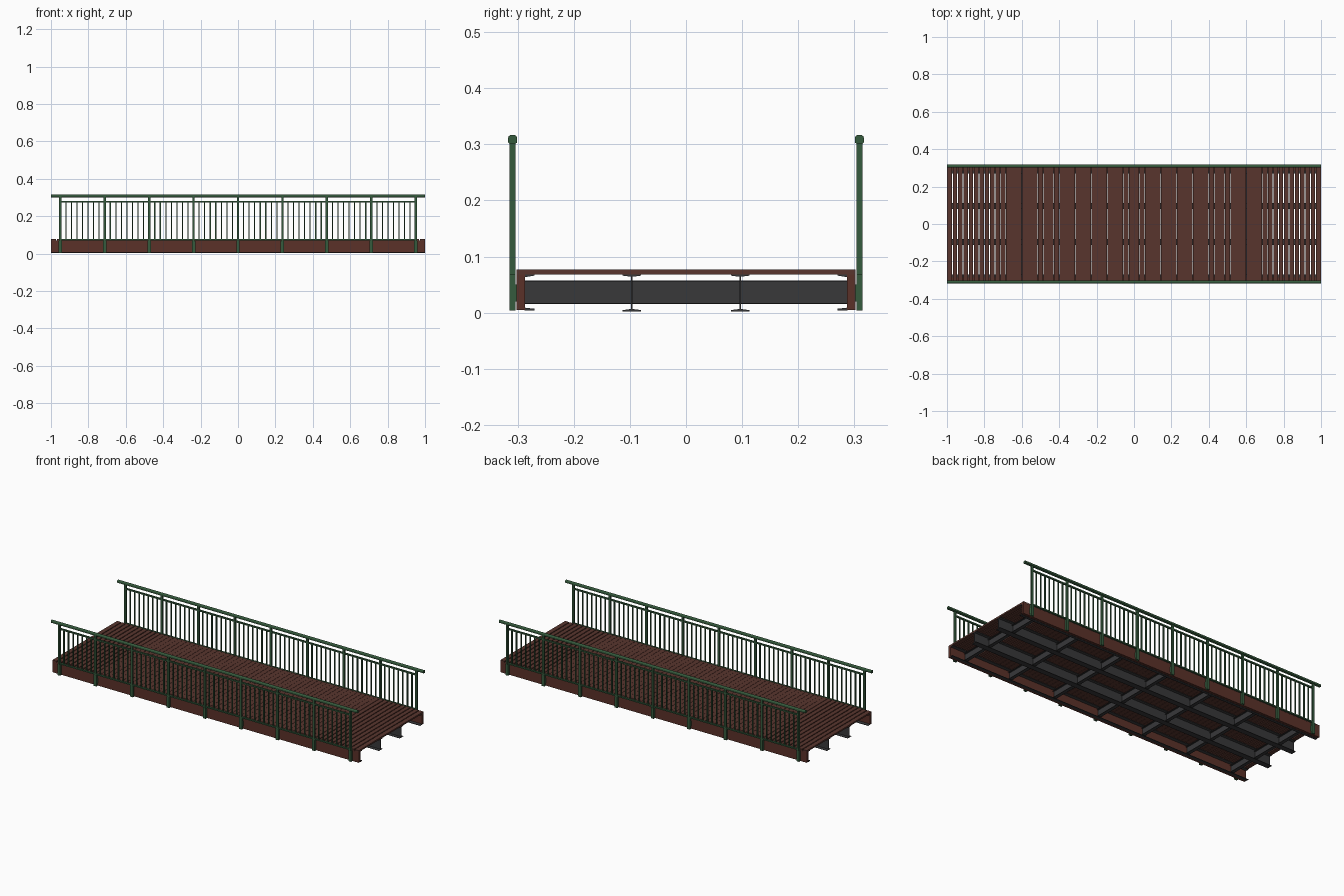
import bpy, bmesh, math
from mathutils import Vector

if "Cube" in bpy.data.objects:
    bpy.data.objects.remove(bpy.data.objects["Cube"])


def material(name, rgb):
    m = bpy.data.materials.new(name)
    m.diffuse_color = (*rgb, 1)
    m.use_nodes = True
    m.node_tree.nodes["Principled BSDF"].inputs["Base Color"].default_value = m.diffuse_color
    return m


GREEN = material("railing green", (0.036, 0.105, 0.047))
DECK = material("deck brown", (0.098, 0.036, 0.027))
FASCIA = material("fascia red brown", (0.105, 0.031, 0.022))
STEEL = material("dark steel", (0.04, 0.04, 0.042))


def finish(bm, name, mat):
    bmesh.ops.recalc_face_normals(bm, faces=bm.faces)
    me = bpy.data.meshes.new(name)
    bm.to_mesh(me)
    bm.free()
    me.materials.append(mat)
    ob = bpy.data.objects.new(name, me)
    bpy.context.collection.objects.link(ob)
    return ob


def add_box(bm, x0, x1, y0, y1, z0, z1):
    vs = bmesh.ops.create_cube(bm, size=1)["verts"]
    for v in vs:
        v.co = Vector(((x0 + x1) / 2 + v.co.x * (x1 - x0),
                       (y0 + y1) / 2 + v.co.y * (y1 - y0),
                       (z0 + z1) / 2 + v.co.z * (z1 - z0)))


def boxes(name, mat, specs):
    bm = bmesh.new()
    for s in specs:
        add_box(bm, *s)
    return finish(bm, name, mat)


def extrude_x(name, mat, profile, x0, x1):
    """Extrude a (y, z) outline along x."""
    bm = bmesh.new()
    f = bm.faces.new([bm.verts.new((x0, y, z)) for y, z in profile])
    r = bmesh.ops.extrude_face_region(bm, geom=[f])
    bmesh.ops.translate(bm, vec=(x1 - x0, 0, 0),
                        verts=[g for g in r["geom"] if isinstance(g, bmesh.types.BMVert)])
    return finish(bm, name, mat)


def span(side, a, b):
    """y range on the given side, ordered low to high."""
    return sorted((side * a, side * b))


# deck planks: open gaps at both ends, tight joints in the middle
pitch = 2 / 70
planks = []
for i in range(70):
    a = -1 + i * pitch
    gap = 0.005 if abs(a + pitch / 2) > 0.71 else 0.0012
    x0 = a if i == 0 else a + gap / 2
    x1 = a + pitch if i == 69 else a + pitch - gap / 2
    planks.append((x0, x1, -0.302, 0.302, 0.068, 0.077))
boxes("deck_planks", DECK, planks)

# inner I-beams
for s, side in ((-1, "front"), (1, "back")):
    c = s * 0.0965
    half = [(0.0165, 0.0025), (0.0165, 0.0045), (0.0015, 0.0065),
            (0.0015, 0.064), (0.0165, 0.066), (0.0165, 0.068)]
    prof = [(c + y, z) for y, z in half] + [(c - y, z) for y, z in reversed(half)]
    extrude_x(side + "_inner_beam", STEEL, prof, -1, 1)

    # outer channel: brown web with tapered steel flanges
    boxes(side + "_fascia", FASCIA, [(-1, 1, *span(s, 0.287, 0.302), 0.005, 0.0685)])
    for label, za, zb, zc in (("lower", 0.004, 0.009, 0.007), ("upper", 0.068, 0.063, 0.066)):
        extrude_x(f"{side}_{label}_flange", STEEL,
                  [(s * 0.288, za), (s * 0.288, zb), (s * 0.270, zc), (s * 0.270, za)], -1, 1)

# cross beams of channel section
cross = []
for i in range(7):
    x = -0.9 + 0.3 * i
    cross += [(x - 0.002, x + 0.002, -0.287, 0.287, 0.015, 0.057),
              (x - 0.010, x + 0.010, -0.287, 0.287, 0.0545, 0.057),
              (x - 0.010, x + 0.010, -0.287, 0.287, 0.015, 0.0175)]
boxes("cross_beams", STEEL, cross)

# railings on both sides
bay = 0.2375
for s, side in ((-1, "front"), (1, "back")):
    posts, brackets, bars = [], [], []
    for i in range(9):
        x = -0.95 + bay * i
        posts.append((x - 0.006, x + 0.006, *span(s, 0.304, 0.3145), 0.004, 0.303))
        # lower sleeve and fixing plate against the fascia
        brackets.append((x - 0.009, x + 0.009, *span(s, 0.304, 0.3148), 0.004, 0.068))
        brackets.append((x - 0.009, x + 0.009, *span(s, 0.302, 0.304), 0.02, 0.05))
        if i < 8:
            for k in range(1, 8):
                b = x + bay * k / 8
                bars.append((b - 0.003, b + 0.003, *span(s, 0.3055, 0.3115), 0.072, 0.279))
    boxes(side + "_posts", GREEN, posts)
    boxes(side + "_post_brackets", GREEN, brackets)
    boxes(side + "_balusters", GREEN, bars)
    boxes(side + "_middle_rail", GREEN, [(-0.95, 0.95, *span(s, 0.3045, 0.3135), 0.274, 0.282)])
    boxes(side + "_bottom_rail", GREEN, [(-0.95, 0.95, *span(s, 0.3045, 0.3135), 0.070, 0.077)])

    # handrail with a domed top
    c = s * 0.309
    prof = [(c - 0.005, 0.301), (c + 0.005, 0.301), (c + 0.008, 0.303)]
    for k in range(7):
        t = math.pi * k / 6
        prof.append((c + 0.008 * math.cos(t), 0.312 + 0.005 * math.sin(t)))
    prof.append((c - 0.008, 0.303))
    extrude_x(side + "_handrail", GREEN, prof, -1, 1)
